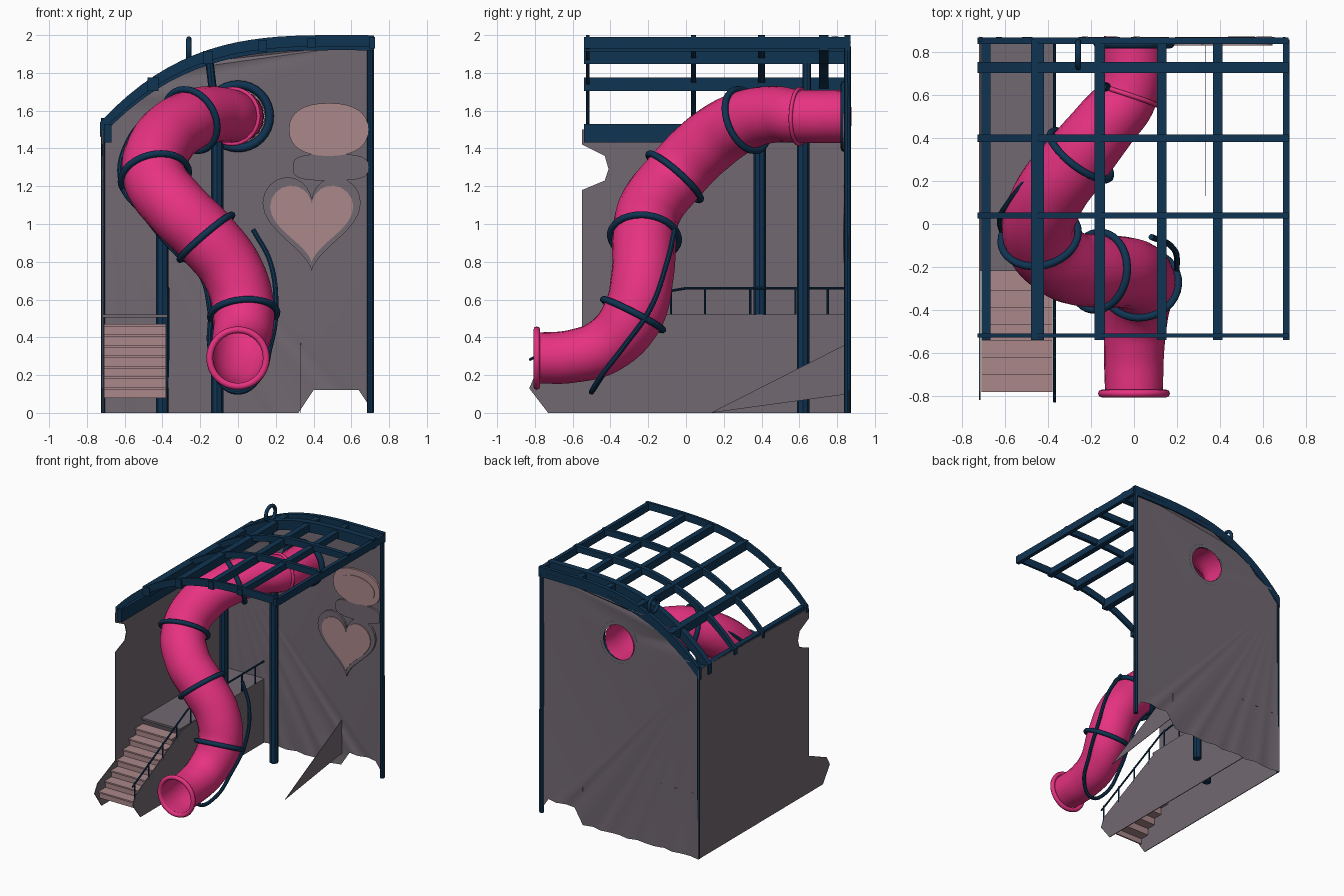
import bpy, bmesh, math
from mathutils import Vector

if "Cube" in bpy.data.objects:
    bpy.data.objects.remove(bpy.data.objects["Cube"], do_unlink=True)


def material(name, rgb):
    m = bpy.data.materials.new(name)
    m.use_nodes = True
    m.diffuse_color = (*rgb, 1)
    m.node_tree.nodes["Principled BSDF"].inputs["Base Color"].default_value = (*rgb, 1)
    return m


NAVY = material("navy steel", (0.005, 0.034, 0.085))
PINK = material("hot pink plastic", (0.80, 0.032, 0.22))
GREY = material("mauve grey fabric", (0.165, 0.14, 0.165))
ROSE = material("dusty rose", (0.40, 0.245, 0.255))


def finish(name, bm, mat, smooth=True):
    bmesh.ops.recalc_face_normals(bm, faces=bm.faces)
    me = bpy.data.meshes.new(name)
    bm.to_mesh(me)
    bm.free()
    me.materials.append(mat)
    ob = bpy.data.objects.new(name, me)
    bpy.context.collection.objects.link(ob)
    if smooth:
        bpy.ops.object.select_all(action='DESELECT')
        ob.select_set(True)
        bpy.context.view_layer.objects.active = ob
        bpy.ops.object.shade_smooth_by_angle(angle=math.radians(40))
    return ob


def plate(name, pts, axis, at, thick, mat):
    """Outline in the plane across an axis (x or y), extruded along that axis."""
    bm = bmesh.new()
    put = (lambda a, b: (at, a, b)) if axis == 'x' else (lambda a, b: (a, at, b))
    face = bm.faces.new([bm.verts.new(put(a, b)) for a, b in pts])
    if thick:
        new = bmesh.ops.extrude_face_region(bm, geom=[face])["geom"]
        move = Vector((thick, 0, 0)) if axis == 'x' else Vector((0, thick, 0))
        bmesh.ops.translate(bm, vec=move, verts=[v for v in new if isinstance(v, bmesh.types.BMVert)])
    return finish(name, bm, mat, False)


def box(name, lo, hi, mat):
    pts = [(lo[0], lo[2]), (hi[0], lo[2]), (hi[0], hi[2]), (lo[0], hi[2])]
    return plate(name, pts, 'y', lo[1], hi[1] - lo[1], mat)


def tube(name, pts, r, mat, radii=None, caps=True, sides=2, kind='AUTO'):
    """Round pipe through the given points."""
    cu = bpy.data.curves.new(name, 'CURVE')
    cu.dimensions = '3D'
    cu.bevel_depth, cu.bevel_resolution = r, sides
    cu.use_fill_caps, cu.resolution_u = caps, 8
    sp = cu.splines.new('BEZIER')
    sp.bezier_points.add(len(pts) - 1)
    for i, p in enumerate(pts):
        b = sp.bezier_points[i]
        b.co = p
        b.handle_left_type = b.handle_right_type = kind
        b.radius = radii[i] if radii else 1
    cu.materials.append(mat)
    ob = bpy.data.objects.new(name, cu)
    bpy.context.collection.objects.link(ob)
    bpy.ops.object.select_all(action='DESELECT')
    ob.select_set(True)
    bpy.context.view_layer.objects.active = ob
    bpy.ops.object.convert(target='MESH')
    bpy.ops.object.shade_smooth_by_angle(angle=math.radians(40))
    return bpy.context.object


def ring(name, centre, direction, major, minor, mat):
    bpy.ops.mesh.primitive_torus_add(major_radius=major, minor_radius=minor, major_segments=32,
                                     minor_segments=8, location=centre)
    ob = bpy.context.object
    ob.name = name
    ob.rotation_euler = Vector(direction).to_track_quat('Z', 'Y').to_euler()
    ob.data.materials.append(mat)
    bpy.ops.object.shade_smooth()


def roof(x):
    return 1.96 - 0.22 * abs(0.55 - x) ** 3


# Spiral slide
path = [Vector(p) for p in (
    (0, .86, 1.57), (-.03, .6, 1.57), (-.13, .47, 1.58), (-.25, .32, 1.55), (-.4, .12, 1.43),
    (-.44, -.06, 1.25), (-.32, -.19, 1.08), (-.17, -.22, .93), (-.02, -.23, .73),
    (.03, -.28, .52), (.01, -.42, .36), (0, -.6, .3), (0, -.79, .29))]
radii = [.14, .14, .15, .16, .17, .17, .17, .17, .165, .165, .15, .14, .135]
tube("slide_tube", path, 1, PINK, radii, caps=False, sides=8)
for i in (3, 5, 7, 9):
    ring("slide_joint", path[i], path[i + 1] - path[i - 1], radii[i] + .012, .018, NAVY)
ring("slide_entry_joint", (0, .84, 1.57), (0, 1, 0), .168, .022, NAVY)
ring("slide_collar", path[1], path[2] - path[0], .146, .011, PINK)
ring("slide_exit_lip", (0, -.79, .29), (0, 1, 0), .15, .018, PINK)
tube("slide_seam", [(.08, -.06, .97), (.17, -.1, .8), (.2, -.19, .55), (.17, -.33, .35),
                    (.11, -.46, .18), (0, -.5, .11), (-.1, -.46, .17), (-.15, -.34, .36),
                    (-.15, -.22, .55), (-.21, -.16, .75), (-.33, -.15, .85), (-.5, -.13, 1.05),
                    (-.62, -.02, 1.22), (-.57, .12, 1.46), (-.4, .3, 1.62)], .014, NAVY)

# Back wall with loose folds and a round opening for the slide
bm = bmesh.new()
n = 18


def fold(i):
    return .862 + .012 * math.sin(i * 2.3)


top = [(-.72 + 1.44 * i / n, fold(i), roof(-.72 + 1.44 * i / n)) for i in range(n + 1)]
low = []
for i in range(n + 1):
    x = .72 - 1.44 * i / n
    low.append((x, fold(i * 1.7), .12 if .34 < x < .67 else 0))
hole = [(.14 * math.cos(a), .862, 1.57 + .14 * math.sin(a))
        for a in (math.tau * k / 24 for k in range(24))]
for loop in (top + low, hole):
    vs = [bm.verts.new(p) for p in loop]
    for a, b in zip(vs, vs[1:] + vs[:1]):
        bm.edges.new((a, b))
bmesh.ops.triangle_fill(bm, use_beauty=False, use_dissolve=False, edges=bm.edges[:], normal=(0, -1, 0))
finish("back_wall", bm, GREY)

# Side wall, stair side panel, landing and low fin
plate("side_wall", [(.87, 0), (-.73, 0), (-.82, .13), (-.78, .2), (-.55, .3), (-.55, 1.18), (-.43, 1.23),
                    (-.41, 1.29), (-.43, 1.36), (-.55, 1.42), (-.55, 1.5), (.87, 1.54)],
      'x', -.722, .006, GREY)
plate("stair_side_panel", [(.86, 0), (-.73, 0), (-.83, .13), (-.8, .2), (-.2, .5), (0, .52), (.86, .52)],
      'x', -.372, .006, GREY)
plate("low_fin", [(.13, 0), (.86, .37), (.86, .1)], 'x', .33, .004, GREY)
box("landing", (-.718, -.22, .505), (-.37, .86, .52), GREY)

# Stairs
steps = 7
run, rise = .55 / steps, .39 / steps
for i in range(steps):
    y, z = -.77 + run * i, .08 + rise * i
    box("stair_riser", (-.71, y, z), (-.38, y + .012, z + rise), ROSE)
    box("stair_tread", (-.71, y - .012, z + rise - .012), (-.38, y + run + .012, z + rise), ROSE)

# Stair railing
tube("handrail", [(-.37, -.83, .28), (-.37, -.12, .64), (-.37, 0, .66), (-.37, .86, .66)],
     .007, NAVY, kind='VECTOR')
for y in (-.8, -.62, -.44, -.26, -.08, .1, .34, .58, .75):
    base = min(.52, .17 + .5 * (y + .8))
    tube("railing_post", [(-.37, y, base), (-.37, y, min(.66, base + .14))], .006, NAVY)

# Main posts and wall edge poles
for x, y, r, z in ((-.4, .39, .033, 1.42), (-.11, .62, .033, 1.45),
                   (.7, .855, .018, 1.94), (-.715, .86, .01, 1.56)):
    tube("post", [(x, y, 0), (x, y, z)], r, NAVY)

# Roof lattice: curved ribs across, straight beams front to back
xs = [-.73 + 1.45 * i / 20 for i in range(21)]
for y, w, h in ((.855, .03, .08), (.73, .05, .08), (.4, .035, .05), (.04, .028, .05), (-.52, .02, .06)):
    outline = [(x, roof(x) + .04) for x in xs] + [(x, roof(x) + .04 - h) for x in reversed(xs)]
    plate("roof_rib", outline, 'y', y - w / 2, w, NAVY)
for x, w, h in ((-.69, .04, .1), (-.45, .06, .07), (-.16, .05, .07), (.13, .045, .06),
                (.39, .045, .05), (.71, .03, .06)):
    z = roof(x) - (.06 if x < -.6 else 0)
    box("roof_beam", (x - w / 2, -.54, z - h / 2), (x + w / 2, .86, z + h / 2), NAVY)

# Hanger above the slide and lifting loop on the roof
tube("slide_hanger", [(-.13, .64, 1.68), (-.15, .64, 1.85)], .022, NAVY)
ring("lifting_loop", (-.26, .79, 1.92), (1, 0, 0), .06, .014, NAVY)


# Decorative wall panels
def oval(cx, cz, rx, rz, power=1):
    def bend(v):
        return math.copysign(abs(v) ** power, v)
    return [(cx + rx * bend(math.cos(a)), cz + rz * bend(math.sin(a)))
            for a in (math.tau * k / 32 for k in range(32))]


def heart(cx, cz, w, h):
    pts = []
    for k in range(40):
        t = math.tau * k / 40
        z = 13 * math.cos(t) - 5 * math.cos(2 * t) - 2 * math.cos(3 * t) - math.cos(4 * t)
        pts.append((cx + w / 2 * math.sin(t) ** 3, cz + h * (z + 2.5) / 29))
    return pts


plate("oval_panel_border", oval(.48, 1.5, .21, .14, .85), 'y', .838, .016, ROSE)
plate("oval_panel", oval(.48, 1.49, .165, .1), 'y', .832, .006, ROSE)
plate("lozenge_panel", oval(.49, 1.3, .2, .07, .6), 'y', .838, .016, GREY)
plate("heart_panel_border", heart(.39, 1.0, .52, .5), 'y', .838, .016, GREY)
plate("heart_panel", heart(.39, 1.0, .44, .41), 'y', .832, .006, ROSE)
